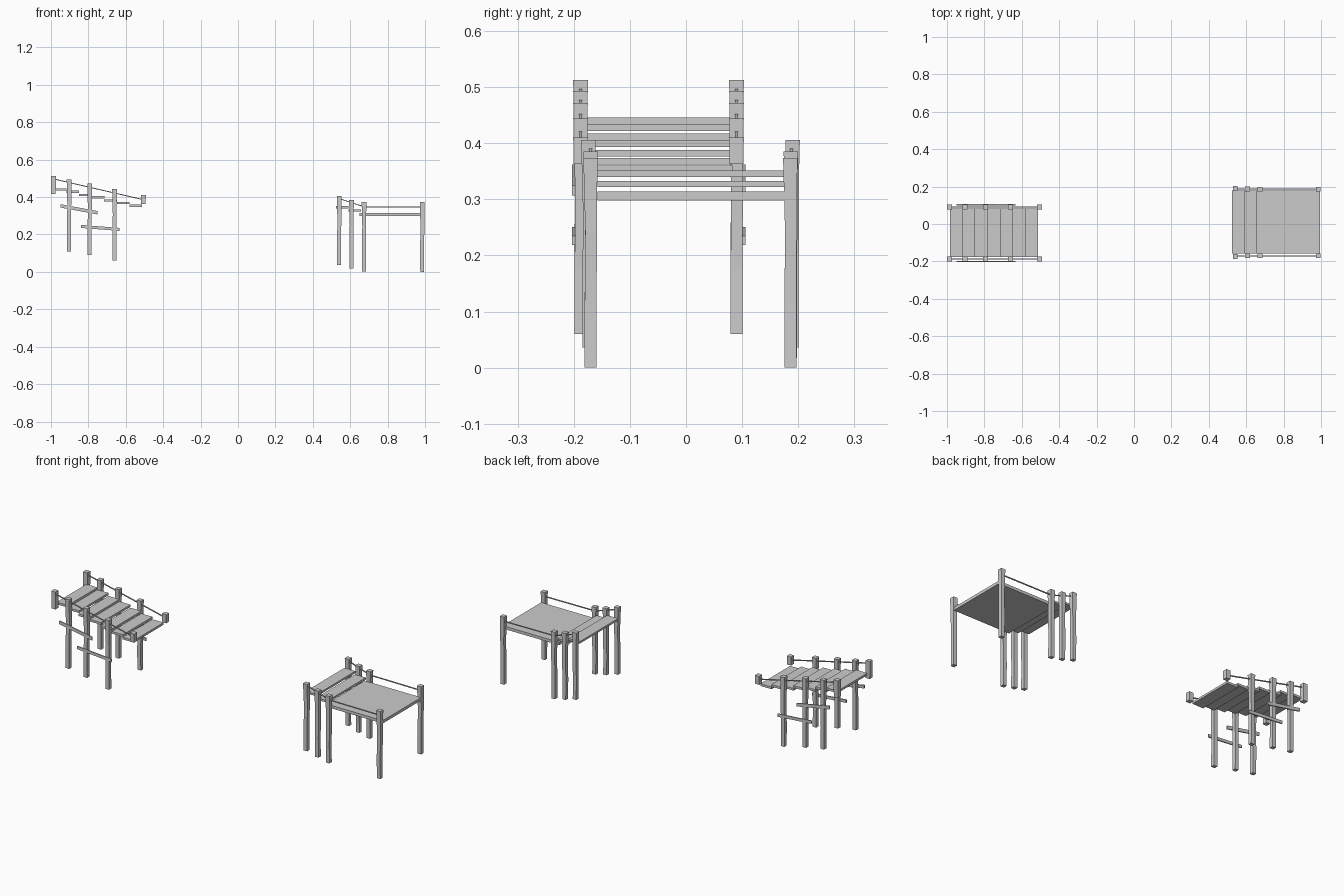
import bpy, bmesh
from mathutils import Vector

if "Cube" in bpy.data.objects:
    bpy.data.objects.remove(bpy.data.objects["Cube"])


def make(name, bm):
    bmesh.ops.recalc_face_normals(bm, faces=bm.faces)
    me = bpy.data.meshes.new(name)
    bm.to_mesh(me)
    bm.free()
    ob = bpy.data.objects.new(name, me)
    bpy.context.collection.objects.link(ob)
    return ob


def loft(name, rings):
    """Square-section solid through rings of (x, y, z, half width)."""
    bm = bmesh.new()
    loops = [[bm.verts.new((x + sx * h, y + sy * h, z))
              for sx, sy in ((-1, -1), (1, -1), (1, 1), (-1, 1))]
             for x, y, z, h in rings]
    for a, b in zip(loops, loops[1:]):
        for i in range(4):
            j = (i + 1) % 4
            bm.faces.new((a[i], a[j], b[j], b[i]))
    bm.faces.new(loops[0])
    bm.faces.new(loops[-1])
    return make(name, bm)


def box(name, x0, x1, y0, y1, z0, z1):
    bm = bmesh.new()
    bmesh.ops.create_cube(bm, size=1)
    for v in bm.verts:
        v.co = Vector(((x0, x1)[v.co.x > 0], (y0, y1)[v.co.y > 0], (z0, z1)[v.co.z > 0]))
    return make(name, bm)


def slant(name, a, b, y, ty, tz):
    """Bar running in the xz plane from a to b at depth y."""
    bm = bmesh.new()
    bmesh.ops.create_cube(bm, size=1)
    for v in bm.verts:
        p = b if v.co.x > 0 else a
        v.co = Vector((p[0], y + v.co.y * ty, p[1] + v.co.z * tz))
    return make(name, bm)


def post(name, x, y, bottom, top):
    # Hewn post: wide head, slimmer and slightly crooked shaft
    h = top - bottom
    if h < 0.15:
        return loft(name, [(x, y, bottom, 0.0125), (x, y, top, 0.013)])
    return loft(name, [(x, y, bottom, 0.0105),
                       (x - 0.001, y, bottom + h * 0.3, 0.0105),
                       (x + 0.001, y + 0.001, bottom + h * 0.65, 0.0105),
                       (x, y, top - 0.055, 0.0115),
                       (x, y, top, 0.013)])


# Upper (left) dock posts: x, bottom, top
for i, (x, b, t) in enumerate([(-0.987, 0.417, 0.513), (-0.903, 0.11, 0.493),
                               (-0.793, 0.09, 0.472), (-0.66, 0.06, 0.444),
                               (-0.506, 0.363, 0.41)]):
    for side, y in (("front", -0.188), ("back", 0.09)):
        post(f"upper_{side}_post_{i}", x, y, b, t)

# Upper dock stepped planks
for i, z in enumerate([0.440, 0.428, 0.411, 0.399, 0.382, 0.368, 0.354]):
    x = -0.984 + i * 0.0672
    box(f"upper_plank_{i}", x, x + 0.068, -0.176, 0.083, z - 0.006, z + 0.006)

# Upper dock ropes and side braces
for side, y, yb in (("front", -0.188, -0.2), ("back", 0.09, 0.103)):
    slant(f"upper_{side}_rope", (-0.987, 0.497), (-0.506, 0.386), y, 0.005, 0.005)
    slant(f"upper_{side}_brace_high", (-0.95, 0.353), (-0.75, 0.316), yb, 0.006, 0.018)
    slant(f"upper_{side}_brace_low", (-0.84, 0.243), (-0.633, 0.227), yb, 0.006, 0.016)

# Lower (right) dock posts: x, front y, back y, bottom, top
for i, (x, yf, yb, b, t) in enumerate([(0.541, -0.174, 0.19, 0.036, 0.406),
                                       (0.607, -0.170, 0.187, 0.017, 0.385),
                                       (0.674, -0.170, 0.186, 0.003, 0.374),
                                       (0.985, -0.170, 0.186, 0.0, 0.374)]):
    post(f"lower_front_post_{i}", x, yf, b, t)
    post(f"lower_back_post_{i}", x, yb, b, t)

# Lower dock steps and platform
box("lower_step_0", 0.525, 0.592, -0.158, 0.178, 0.340, 0.351)
box("lower_step_1", 0.590, 0.657, -0.158, 0.178, 0.322, 0.333)
box("lower_platform", 0.650, 0.995, -0.158, 0.178, 0.298, 0.314)

# Lower dock ropes
path = [(0.541, 0.392), (0.607, 0.370), (0.674, 0.348), (0.985, 0.346)]
for side, y in (("front", -0.17), ("back", 0.188)):
    for i, (a, b) in enumerate(zip(path, path[1:])):
        slant(f"lower_{side}_rope_{i}", a, b, y, 0.005, 0.005)
